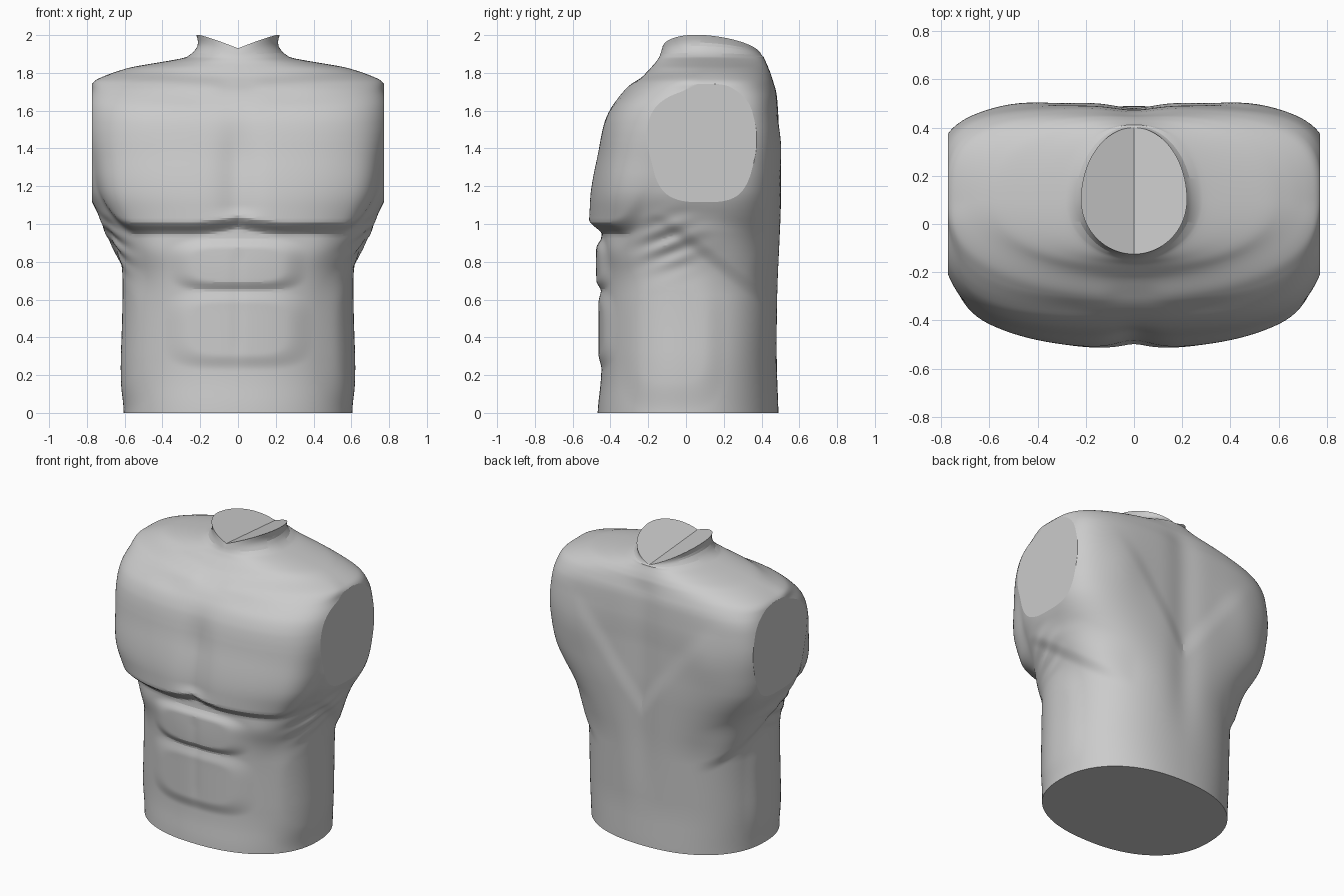
import bpy
import bmesh
from math import cos, sin, pi, exp

SEGMENTS = 200
SHOULDER_CUT = 0.772


def smooth(a, b, v):
    """Smooth ramp from 0 at a to 1 at b."""
    t = min(1.0, max(0.0, (v - a) / (b - a)))
    return t * t * (3 - 2 * t)


def gauss(v, centre, width):
    return exp(-((v - centre) / width) ** 2)


def pad(u, v, ru, rv):
    """Rounded rectangle plateau with soft borders."""
    d = ((u / ru) ** 4 + (v / rv) ** 4) ** 0.25
    return 1 - smooth(0.7, 1.15, d)


def lookup(table, z):
    if z <= table[0][0]:
        return table[0][1]
    for (za, a), (zb, b) in zip(table, table[1:]):
        if z <= zb:
            return a + (b - a) * (z - za) / (zb - za)
    return table[-1][1]


def soft_lookup(table, z):
    """Table value averaged over a window that narrows towards the neck."""
    window = max(.008, .07 * min(1, (1.85 - z) / .4))
    return sum(lookup(table, z + window * k / 4) for k in range(-4, 5)) / 9


# Body profiles: (height, value)
half_width = [(0, .605), (.25, .612), (.5, .603), (.7, .6), (.85, .632),
              (1, .705), (1.1, .772), (1.2, .802), (1.45, .82), (1.6, .805),
              (1.7, .785), (1.75, .773), (1.77, .74), (1.8, .665), (1.83, .57),
              (1.85, .45), (1.872, .32), (1.885, .26)]
front_depth = [(0, -.47), (.2, -.447), (.6, -.447), (.8, -.455), (1, -.445),
               (1.4, -.43), (1.5, -.435), (1.6, -.41), (1.7, -.335),
               (1.78, -.23), (1.85, -.165), (1.885, -.14)]
back_depth = [(0, .49), (.25, .48), (.6, .49), (1.1, .505), (1.5, .5),
              (1.7, .48), (1.8, .45), (1.885, .41)]
middle = [(0, 0), (.7, .02), (1.1, .09), (1.9, .1)]
front_power = [(0, 2.25), (.7, 2.4), (1.3, 3), (1.6, 3.4), (1.7, 3.2), (1.8, 2.1)]
back_power = [(0, 2.25), (.7, 2.5), (1.1, 3.3), (1.4, 4.2), (1.65, 4.2), (1.85, 2.2)]


def chest(x, y, z):
    """Pectoral plates, breastbone groove and collar bones."""
    x = abs(x)
    edge = .957 + .035 * max(0, 1 - x / .25) ** 2 + 4 * max(0, x - .52) ** 2
    plate = .073 * smooth(edge - .02, edge + .06, z)
    plate *= (1 - smooth(1.1, 1.65, z)) * smooth(-.18, -.36, y)
    groove = .03 * gauss(x, 0, .09) * smooth(.98, 1.1, z) * (1 - smooth(1.3, 1.7, z))
    collar = .01 * gauss(z, 1.73 + .06 * x, .03) * smooth(.04, .15, x)
    hollow = .008 * gauss(z, 1.66 + .06 * x, .04) * smooth(.1, .3, x)
    return plate - groove + collar - hollow


def belly(x, y, z):
    """Stomach pads, centre line and lower ribs."""
    x = abs(x)
    upper = .024 * pad(x, z - .785, .32, .125)
    lower = .017 * pad(x, z - .445, .35, .19)
    ribs = .015 * gauss(x, .43, .12) * gauss(z, .86, .09)
    line = .005 * gauss(x, 0, .03) * smooth(.2, .4, z) * (1 - smooth(.8, .9, z))
    return upper + lower + ribs - line


def flank(x, y, z):
    """Oblique panel, rib ridges and the front border of the broad back muscle."""
    side = smooth(.35, .55, abs(x))
    panel = .01 * pad(y + .08, z - .4, .25, .34)
    ridges = .008 * sin(2 * pi * (z - .4 * y) / .1)
    ridges *= gauss(y, -.1, .13) * gauss(z, .9, .12)
    slope = z + .8 * y
    border = .02 * smooth(.88, .98, slope) * (1 - smooth(1, 1.25, slope))
    border *= smooth(.5, .65, z) * (1 - smooth(.95, 1.08, z))
    return side * (panel + ridges + border)


def back(x, y, z):
    """Spine groove, shoulder blades and sunken V between the back muscles."""
    x = abs(x)
    spine = .018 * gauss(x, 0, .11) * smooth(.2, .8, z) * (1 - smooth(1.7, 1.85, z))
    blade = .012 * gauss(x, .48, .15) * gauss(z, 1.38, .16)
    sunken = .012 * smooth(-.09, .09, z - .95 - 1.3 * x) * (1 - smooth(1.35, 1.7, z))
    return blade - spine - sunken


def outline(width, front, rear, mid, power_f, power_b):
    """Egg shaped ring, yielding direction and position."""
    for i in range(SEGMENTS):
        a = 2 * pi * i / SEGMENTS
        c, s = cos(a), sin(a)
        n = power_b if s > 0 else power_f
        r = (abs(c) ** n + abs(s) ** n) ** (-1 / n)
        depth = rear - mid if s > 0 else mid - front
        yield c, s, width * r * c, mid + depth * r * s


def body_ring(z):
    tables = (half_width, front_depth, back_depth, middle, front_power, back_power)
    ring = []
    for c, s, x, y in outline(*(soft_lookup(t, z) for t in tables)):
        d = flank(x, y, z)
        if s < 0:
            d += (chest(x, y, z) + belly(x, y, z)) * smooth(0, .3, -s)
        else:
            d += back(x, y, z) * smooth(0, .3, s)
        ring.append((x + c * d, y + s * d, z))
    return ring


def neck_ring(t):
    """Short neck, pinched at the base, rising to a V shaped cut that tilts back."""
    pinch = .025 * sin(pi * t)
    ring = []
    for c, s, x, y in outline(.26 - .04 * t - pinch, -.14 + .015 * t,
                              .41 - .01 * t, .1, 2, 2):
        top = 1.916 + .088 * abs(x) / .22 - .08 * (y - .05)
        ring.append((x, y, 1.885 + (top - 1.885) * t))
    return ring


def close_holes(bm):
    edges = [e for e in bm.edges if e.is_boundary]
    if edges:
        bmesh.ops.edgeloop_fill(bm, edges=edges)


def build_torso():
    bm = bmesh.new()
    rings = [body_ring(1.7 * k / 140) for k in range(141)]
    rings += [body_ring(1.7 + .185 * k / 36) for k in range(1, 37)]
    rings += [neck_ring(k / 6) for k in range(1, 7)]
    loops = [[bm.verts.new(p) for p in ring] for ring in rings]
    for low, high in zip(loops, loops[1:]):
        for i in range(SEGMENTS):
            j = (i + 1) % SEGMENTS
            bm.faces.new((low[i], low[j], high[j], high[i]))

    # Waist cut and the two halves of the neck cut
    bm.faces.new(reversed(loops[0]))
    top, quarter = loops[-1], SEGMENTS // 4
    bm.faces.new(top[quarter:3 * quarter + 1])
    bm.faces.new(top[3 * quarter:] + top[:quarter + 1])

    # Flat arm cuts
    for side in (-1, 1):
        bmesh.ops.bisect_plane(bm, geom=bm.verts[:] + bm.edges[:] + bm.faces[:],
                               dist=1e-5, plane_co=(side * SHOULDER_CUT, 0, 0),
                               plane_no=(side, 0, 0), clear_outer=True)
        close_holes(bm)
    bmesh.ops.recalc_face_normals(bm, faces=bm.faces[:])

    mesh = bpy.data.meshes.new("torso")
    bm.to_mesh(mesh)
    bm.free()
    torso = bpy.data.objects.new("torso", mesh)
    bpy.context.collection.objects.link(torso)
    return torso


default_cube = bpy.data.objects.get("Cube")
if default_cube:
    bpy.data.objects.remove(default_cube, do_unlink=True)

grey = bpy.data.materials.new("plain grey")
grey.use_nodes = True
grey.diffuse_color = (.6, .6, .6, 1)
grey.node_tree.nodes["Principled BSDF"].inputs["Base Color"].default_value = (.6, .6, .6, 1)

torso = build_torso()
torso.data.materials.append(grey)
bpy.ops.object.select_all(action='DESELECT')
torso.select_set(True)
bpy.context.view_layer.objects.active = torso
bpy.ops.object.shade_smooth_by_angle(angle=.3)
